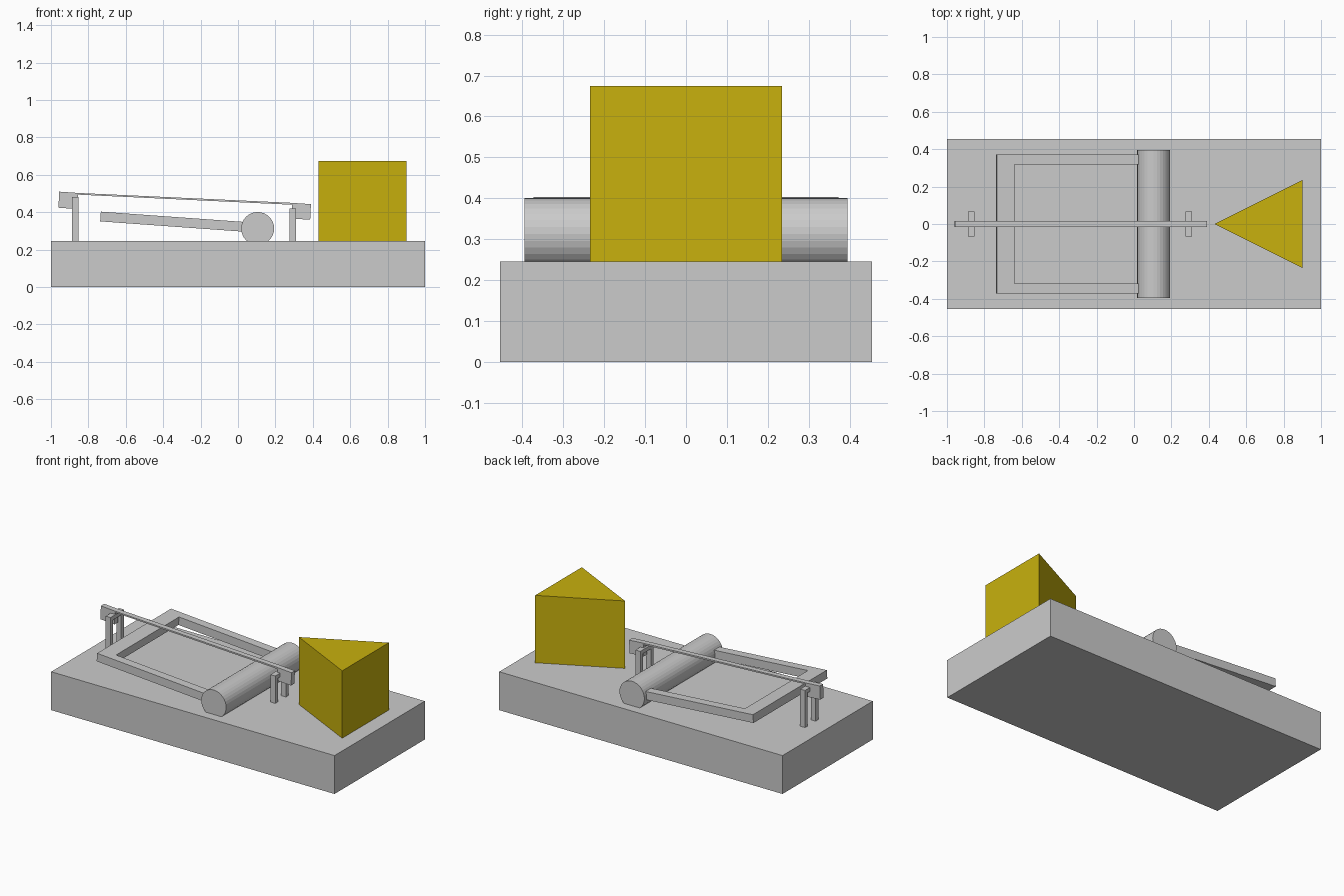
import bpy, bmesh
from math import radians
from mathutils import Matrix

if "Cube" in bpy.data.objects:
    bpy.data.objects.remove(bpy.data.objects["Cube"])


def prism(name, outline, to3d, a, b, color=None):
    """Extrude a 2D outline between depths a and b; to3d maps (u, v, depth) to xyz."""
    bm = bmesh.new()
    lo = [bm.verts.new(to3d(u, v, a)) for u, v in outline]
    hi = [bm.verts.new(to3d(u, v, b)) for u, v in outline]
    n = len(outline)
    bm.faces.new(lo)
    bm.faces.new(hi)
    for i in range(n):
        j = (i + 1) % n
        bm.faces.new((lo[i], lo[j], hi[j], hi[i]))
    bmesh.ops.recalc_face_normals(bm, faces=bm.faces)
    me = bpy.data.meshes.new(name)
    bm.to_mesh(me)
    bm.free()
    ob = bpy.data.objects.new(name, me)
    bpy.context.collection.objects.link(ob)
    if color:
        mat = bpy.data.materials.new(name)
        mat.diffuse_color = color
        mat.use_nodes = True
        mat.node_tree.nodes["Principled BSDF"].inputs["Base Color"].default_value = mat.diffuse_color
        me.materials.append(mat)
    return ob


def along_z(u, v, d): return (u, v, d)
def along_y(u, v, d): return (u, d, v)
def along_x(u, v, d): return (d, u, v)


TOP = 0.245

# Base board
prism("base", [(-1, -.455), (1, -.455), (1, .455), (-1, .455)], along_z, 0, TOP)

# Cheese wedge
prism("cheese", [(.43, 0), (.9, -.235), (.9, .235)], along_z, TOP, .675,
      (.58, .44, .004, 1))

# Spring roller lying across the board
bpy.ops.mesh.primitive_cylinder_add(vertices=32, radius=.088, depth=.79,
                                    location=(.105, 0, .313),
                                    rotation=(radians(90), 0, 0))
bpy.context.object.name = "spring_roller"

# Tilted U-shaped snap frame, modelled flat from its free end
w, wi, end = .3725, .3175, .79
frame = prism("snap_frame",
              [(0, -w), (end, -w), (end, -wi), (.095, -wi),
               (.095, wi), (end, wi), (end, w), (0, w)], along_z, 0, .052)
frame.matrix_world = Matrix.Translation((-.737, 0, .351)) @ Matrix.Rotation(radians(4.1), 4, 'Y')

# Thin holding bar with a block at each end
prism("holding_bar",
      [(-.956, .510), (-.856, .503), (.29, .450), (.39, .443), (.386, .360),
       (.286, .366), (.29, .440), (-.856, .494), (-.86, .417), (-.96, .424)],
      along_y, -.017, .017)

# Arched supports under the bar ends
for name, x, top in (("rear_support", -.870, .482), ("trigger_support", .293, .420)):
    o, i, under = .067, .040, top - .025
    prism(name, [(-o, TOP), (-i, TOP), (-i, under), (i, under),
                 (i, TOP), (o, TOP), (o, top), (-o, top)],
          along_x, x - .017, x + .017)
